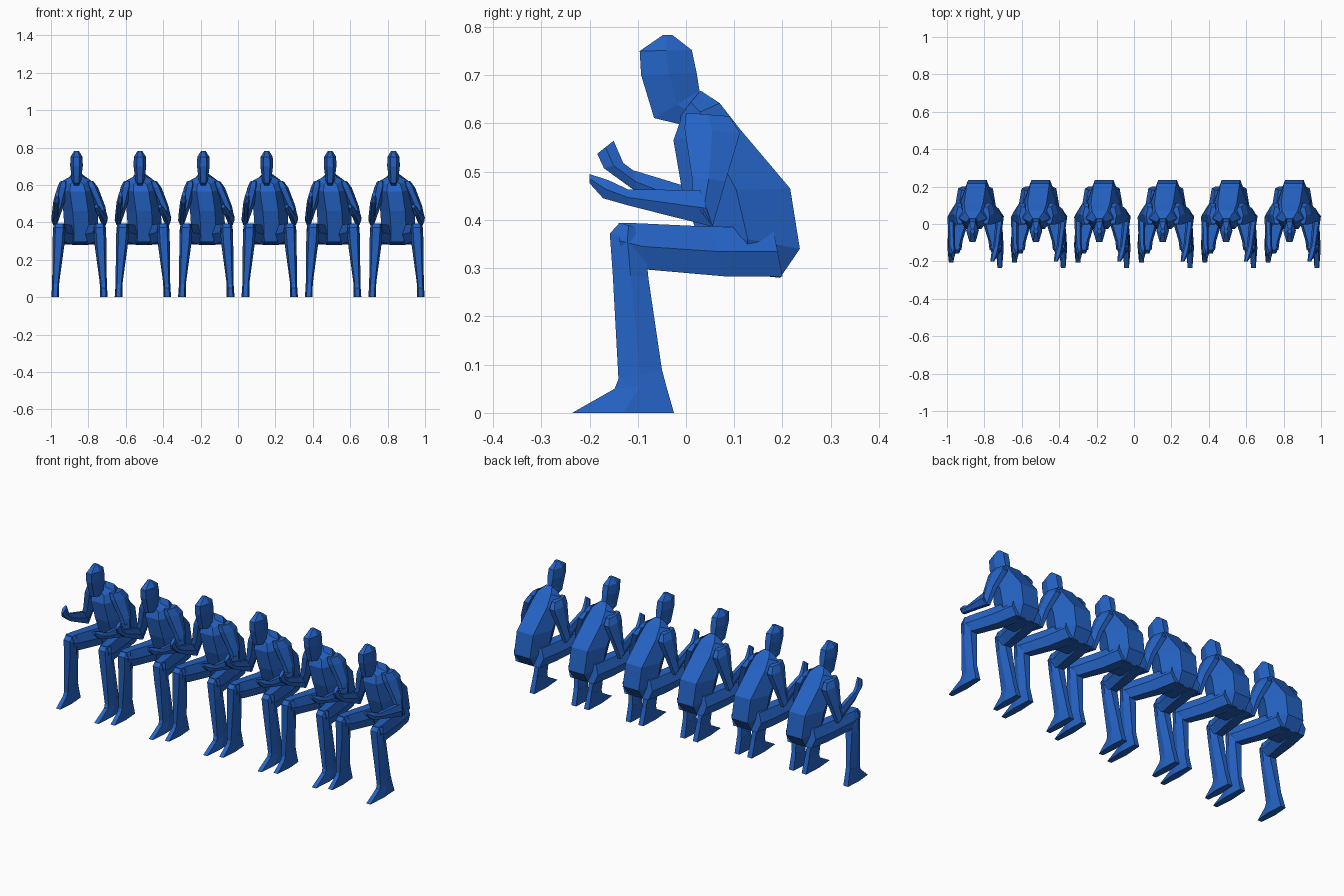
import bpy, bmesh

blue = bpy.data.materials.new("deep blue")
blue.diffuse_color = (0.018, 0.125, 0.56, 1)

COUNT, SPACING = 6, 0.339


def loft(name, sections, front=0.5, back=0.5):
    """Six-sided low-poly loft. Section: (x centre, front y, z, back y, z, half width)."""
    bm = bmesh.new()
    rings = []
    for cx, fy, fz, by, bz, hw in sections:
        my, mz = (fy + by) / 2, (fz + bz) / 2
        pts = [(-hw * front, fy, fz), (hw * front, fy, fz), (hw, my, mz),
               (hw * back, by, bz), (-hw * back, by, bz), (-hw, my, mz)]
        rings.append([bm.verts.new((cx + x, y, z)) for x, y, z in pts])
    for a, b in zip(rings, rings[1:]):
        for i in range(6):
            j = (i + 1) % 6
            bm.faces.new((a[i], a[j], b[j], b[i]))
    bm.faces.new(rings[0])
    bm.faces.new(rings[-1])
    bmesh.ops.recalc_face_normals(bm, faces=bm.faces)
    me = bpy.data.meshes.new(name)
    bm.to_mesh(me)
    bm.free()
    me.materials.append(blue)
    return me


parts = []

# hunched torso and neck base
parts.append(loft("torso", [
    (0.005, 0.05, 0.295, 0.195, 0.28, 0.075),
    (0.01, 0.02, 0.38, 0.236, 0.34, 0.09),
    (0.005, -0.008, 0.46, 0.216, 0.465, 0.092),
    (-0.01, -0.026, 0.565, 0.112, 0.588, 0.092),
    (-0.014, -0.012, 0.605, 0.07, 0.642, 0.075),
    (-0.016, -0.01, 0.62, 0.03, 0.668, 0.032)], 0.45, 0.55))

# head, leaning forward
parts.append(loft("head", [
    (-0.016, -0.012, 0.598, 0.03, 0.65, 0.026),
    (-0.016, -0.066, 0.611, 0.028, 0.668, 0.026),
    (-0.016, -0.093, 0.70, 0.022, 0.705, 0.034),
    (-0.016, -0.096, 0.75, 0.012, 0.752, 0.032),
    (-0.016, -0.048, 0.783, -0.028, 0.783, 0.012)]))

# legs: thigh, shin and foot on each side
for side, s, toe in (("left", -1, -0.205), ("right", 1, -0.236)):
    parts.append(loft(side + "_thigh", [
        (s * 0.045, 0.18, 0.385, 0.20, 0.283, 0.048),
        (s * 0.068, 0.05, 0.386, 0.08, 0.283, 0.046),
        (s * 0.105, -0.10, 0.393, -0.08, 0.297, 0.036),
        (s * 0.108, -0.14, 0.394, -0.135, 0.32, 0.033)], 0.6, 0.6))
    parts.append(loft(side + "_shin", [
        (s * 0.108, -0.138, 0.393, -0.10, 0.385, 0.03),
        (s * 0.108, -0.158, 0.372, -0.085, 0.35, 0.034),
        (s * 0.112, -0.152, 0.29, -0.078, 0.28, 0.032),
        (s * 0.127, -0.14, 0.07, -0.05, 0.09, 0.019)], 0.6, 0.6))
    parts.append(loft(side + "_foot", [
        (s * 0.127, -0.14, 0.07, -0.05, 0.09, 0.019),
        (s * 0.128, -0.148, 0.05, -0.042, 0.06, 0.019),
        (s * 0.13, toe, 0.0, -0.025, 0.0, 0.021)], 0.6, 0.7))
    # upper arm from shoulder to elbow
    parts.append(loft(side + "_upper_arm", [
        (s * 0.07 - 0.014, 0.0, 0.622, 0.09, 0.615, 0.02),
        (s * 0.08 - 0.01, -0.003, 0.59, 0.112, 0.58, 0.03),
        (s * 0.112, 0.012, 0.49, 0.082, 0.48, 0.026),
        (s * 0.131, 0.015, 0.44, 0.055, 0.386, 0.02)]))

# right forearm held level with open hand
parts.append(loft("right_forearm", [
    (0.131, 0.03, 0.462, 0.055, 0.386, 0.021),
    (0.112, -0.12, 0.463, -0.12, 0.43, 0.017),
    (0.102, -0.16, 0.482, -0.172, 0.445, 0.019),
    (0.09, -0.2, 0.495, -0.2, 0.476, 0.01)]))

# left forearm with raised hand
parts.append(loft("left_forearm", [
    (-0.13, 0.025, 0.462, 0.05, 0.386, 0.02),
    (-0.127, -0.11, 0.503, -0.10, 0.456, 0.017),
    (-0.123, -0.13, 0.518, -0.17, 0.507, 0.017),
    (-0.12, -0.15, 0.564, -0.184, 0.537, 0.01)]))

# row of identical seated figures sharing their meshes
for i in range(COUNT):
    for me in parts:
        ob = bpy.data.objects.new(f"{me.name}_{i + 1}", me)
        ob.location.x = (i - (COUNT - 1) / 2) * SPACING
        bpy.context.collection.objects.link(ob)
